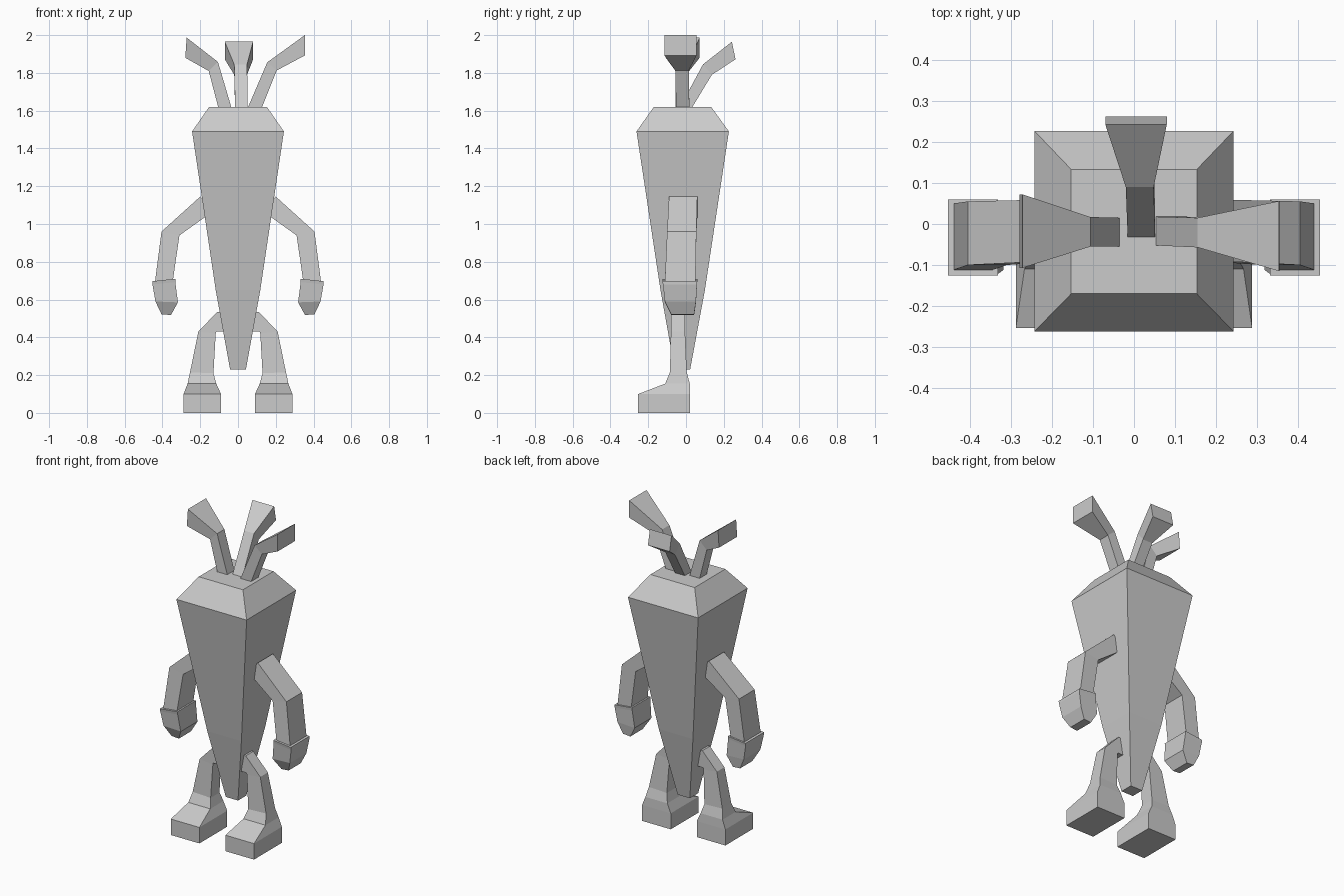
import bpy, bmesh

grey = bpy.data.materials.new("plain grey")
grey.diffuse_color = (0.6, 0.6, 0.6, 1)


def loft(name, sections, side=1, swap=False):
    """Four-sided tube. Section: outer (a, z), inner (a, z), depth range (b0, b1)."""
    bm = bmesh.new()
    rings = []
    for ao, zo, ai, zi, b0, b1 in sections:
        pts = [(ao, b0, zo), (ao, b1, zo), (ai, b1, zi), (ai, b0, zi)]
        rings.append([bm.verts.new((b, a, z) if swap else (a * side, b, z))
                      for a, b, z in pts])
    for r, s in zip(rings, rings[1:]):
        for i in range(4):
            j = (i + 1) % 4
            bm.faces.new((r[i], r[j], s[j], s[i]))
    bm.faces.new(rings[0])
    bm.faces.new(rings[-1])
    bmesh.ops.recalc_face_normals(bm, faces=bm.faces)
    mesh = bpy.data.meshes.new(name)
    bm.to_mesh(mesh)
    bm.free()
    mesh.materials.append(grey)
    ob = bpy.data.objects.new(name, mesh)
    bpy.context.collection.objects.link(ob)
    return ob


# Tapered root body: height, half width, back-to-front range
body = [(0.23, 0.042, -0.06, 0.022), (0.65, 0.118, -0.135, 0.10),
        (1.49, 0.243, -0.262, 0.227), (1.62, 0.153, -0.17, 0.133)]
loft("body", [(w, z, -w, z, y0, y1) for z, w, y0, y1 in body])

# Limbs, made once per side
arm = [(0.13, 1.085, 0.10, 0.985, -0.09, 0.06),
       (0.20, 1.145, 0.17, 1.04, -0.09, 0.06),
       (0.405, 0.96, 0.31, 0.94, -0.10, 0.055),
       (0.44, 0.69, 0.345, 0.70, -0.112, 0.05)]
hand = [(0.453, 0.697, 0.332, 0.71, -0.125, 0.06),
        (0.453, 0.68, 0.332, 0.692, -0.122, 0.058),
        (0.437, 0.59, 0.318, 0.585, -0.112, 0.053),
        (0.405, 0.522, 0.355, 0.518, -0.078, 0.043)]
leg = [(0.085, 0.535, 0.06, 0.43, -0.08, -0.005),
       (0.11, 0.535, 0.115, 0.43, -0.08, -0.005),
       (0.21, 0.43, 0.118, 0.42, -0.08, -0.005),
       (0.254, 0.215, 0.13, 0.21, -0.085, 0.004),
       (0.267, 0.155, 0.115, 0.155, -0.11, 0.02),
       (0.288, 0.10, 0.09, 0.10, -0.253, 0.022),
       (0.288, 0.0, 0.09, 0.0, -0.253, 0.022)]
for label, side in (("left", -1), ("right", 1)):
    loft(label + "_arm", arm, side)
    loft(label + "_hand", hand, side)
    loft(label + "_leg", leg, side)

# Three bent leaves flaring toward their tips
loft("left_leaf", [(0.10, 1.60, 0.03, 1.60, -0.055, 0.015),
                   (0.155, 1.81, 0.106, 1.858, -0.055, 0.017),
                   (0.279, 1.88, 0.272, 1.987, -0.107, 0.072)], -1)
loft("right_leaf", [(0.12, 1.60, 0.045, 1.60, -0.052, 0.018),
                    (0.205, 1.813, 0.155, 1.856, -0.057, 0.015),
                    (0.355, 1.893, 0.354, 2.0, -0.115, 0.056)])
loft("back_leaf", [(0.022, 1.60, -0.042, 1.60, -0.015, 0.052),
                   (0.137, 1.79, 0.09, 1.845, -0.02, 0.048),
                   (0.262, 1.872, 0.243, 1.965, -0.07, 0.08)], swap=True)
